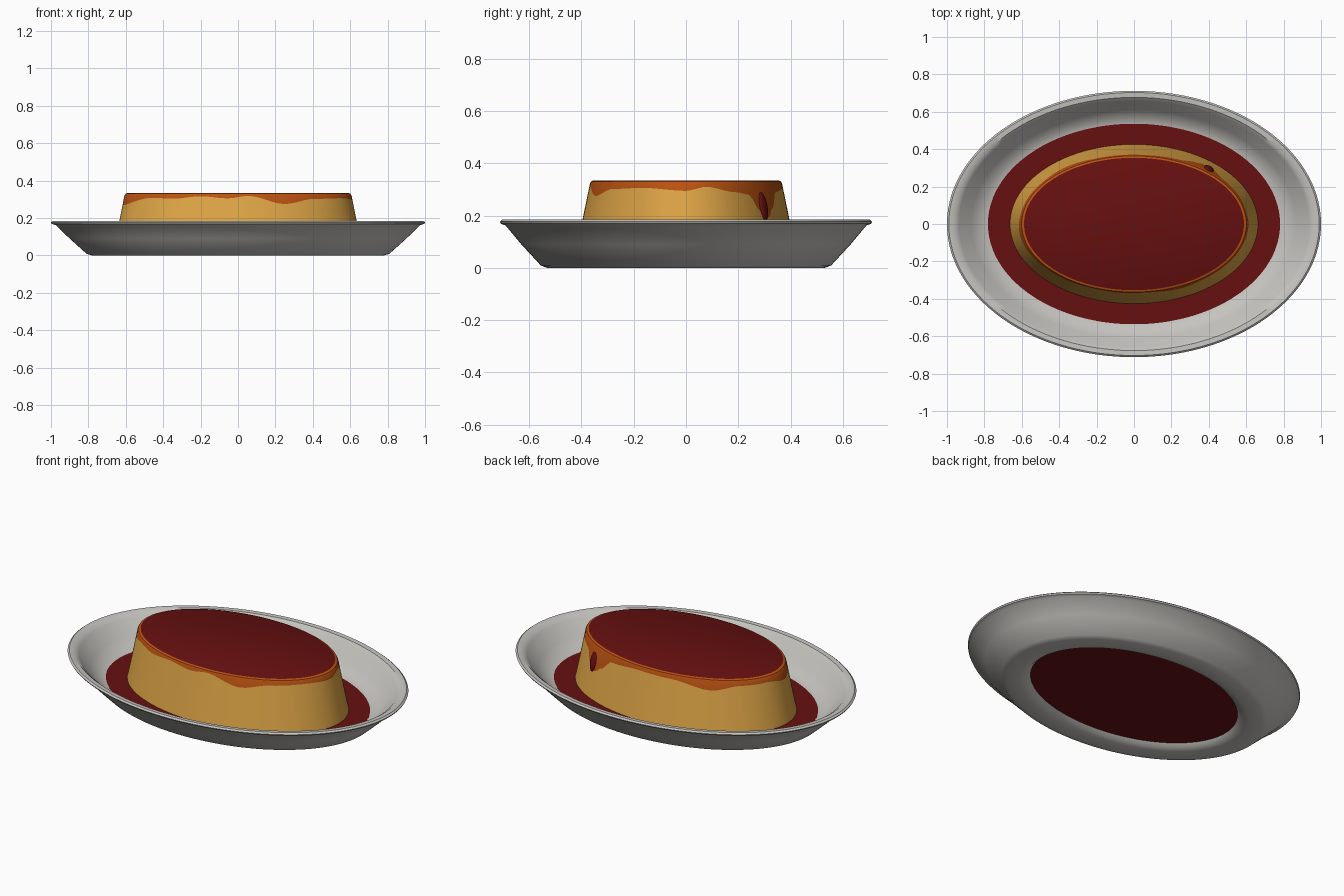
import bpy, bmesh, math
from mathutils import Matrix, Vector

if "Cube" in bpy.data.objects:
    bpy.data.objects.remove(bpy.data.objects["Cube"])

N = 144


def material(name, r, g, b):
    m = bpy.data.materials.new(name)
    m.diffuse_color = (r, g, b, 1)
    m.use_nodes = True
    m.node_tree.nodes["Principled BSDF"].inputs["Base Color"].default_value = m.diffuse_color
    return m


GREY = material("dish grey", 0.56, 0.55, 0.52)
RED = material("dark caramel", 0.135, 0.005, 0.005)
ORANGE = material("orange caramel", 0.50, 0.085, 0.006)
YELLOW = material("custard yellow", 0.74, 0.38, 0.062)


def finish(bm, name, mats):
    bmesh.ops.recalc_face_normals(bm, faces=bm.faces)
    me = bpy.data.meshes.new(name)
    bm.to_mesh(me)
    bm.free()
    ob = bpy.data.objects.new(name, me)
    bpy.context.collection.objects.link(ob)
    for m in mats:
        me.materials.append(m)
    bpy.ops.object.select_all(action='DESELECT')
    ob.select_set(True)
    bpy.context.view_layer.objects.active = ob
    bpy.ops.object.shade_smooth_by_angle(angle=math.radians(35))
    return ob


def loft(name, rows, mats, row_mats=None, closed=False, caps=()):
    """Elliptical lathe; rows(t) gives (rx, ry, z) points at angle t."""
    bm = bmesh.new()
    cols = []
    for i in range(N):
        t = math.tau * i / N
        cols.append([bm.verts.new((rx * math.cos(t), ry * math.sin(t), z))
                     for rx, ry, z in rows(t)])
    n = len(cols[0])
    for i in range(N):
        a, b = cols[i], cols[(i + 1) % N]
        for j in range(n if closed else n - 1):
            k = (j + 1) % n
            f = bm.faces.new((a[j], b[j], b[k], a[k]))
            f.material_index = row_mats[j] if row_mats else 0
    for j, mi in caps:
        bm.faces.new([c[j] for c in cols]).material_index = mi
    return finish(bm, name, mats)


# Oval dish: closed ring section with foot, sloping wall and rolled lip
DISH = [(.64, .41, .026), (.66, .43, .008), (.70, .46, 0), (.78, .53, 0),
        (.81, .555, .009), (.90, .63, .09), (.975, .69, .162), (.996, .708, .169),
        (1.0, .712, .177), (.99, .703, .185), (.96, .677, .183), (.935, .657, .165),
        (.87, .61, .09), (.82, .57, .054), (.78, .535, .040), (.72, .48, .034),
        (.64, .41, .034)]
loft("dish", lambda t: DISH, [GREY], closed=True)

# Caramel pool, also visible through the foot ring from below
POOL = [(.645, .415, .026), (.645, .415, .036), (.781, .536, .036), (.781, .536, .041)]
loft("caramel_pool", lambda t: POOL, [RED], caps=((0, 0), (3, 0)))

# Lower edge of the caramel glaze: (angle in degrees, height)
EDGE = [(0, .295), (12, .31), (30, .29), (40, .28), (47, .215), (53, .19), (59, .23),
        (66, .29), (85, .307), (105, .305), (127, .273), (145, .30), (165, .30),
        (190, .27), (222, .308), (235, .303), (251, .316), (265, .305), (275, .318),
        (294, .275), (311, .302), (334, .306), (360, .295)]


def edge_height(t):
    d = math.degrees(t)
    for (a, za), (b, zb) in zip(EDGE, EDGE[1:]):
        if a <= d <= b:
            s = (d - a) / (b - a)
            return za + (zb - za) * s * s * (3 - 2 * s)
    return EDGE[0][1]


def side(z):
    """Radii of the tapered custard wall at height z."""
    s = (z - .03) / .29
    return .665 - .058 * s, .428 - .060 * s, z


def custard(t):
    return [side(.03), side(edge_height(t)), side(.32),
            (.601, .364, .330), (.588, .354, .335)]


# Custard with glaze band and caramel top
loft("custard", custard, [YELLOW, ORANGE, RED],
     row_mats=[0, 1, 1, 1], caps=((4, 2),))

# Caramel drip on the back right of the wall
t = math.radians(50)
rx, ry, z = side(.235)
normal = Vector((math.cos(t) / rx, math.sin(t) / ry, 0)).normalized()
normal = (normal + Vector((0, 0, .2))).normalized()
across = Vector((0, 0, 1)).cross(normal).normalized()
up = normal.cross(across)
frame = Matrix((across, normal, up)).transposed().to_4x4()
place = Matrix.Translation((rx * math.cos(t), ry * math.sin(t), z))
bm = bmesh.new()
bmesh.ops.create_uvsphere(bm, u_segments=24, v_segments=14, radius=1,
                          matrix=place @ frame @ Matrix.Diagonal((.028, .012, .055, 1)))
finish(bm, "caramel_drip", [RED])
